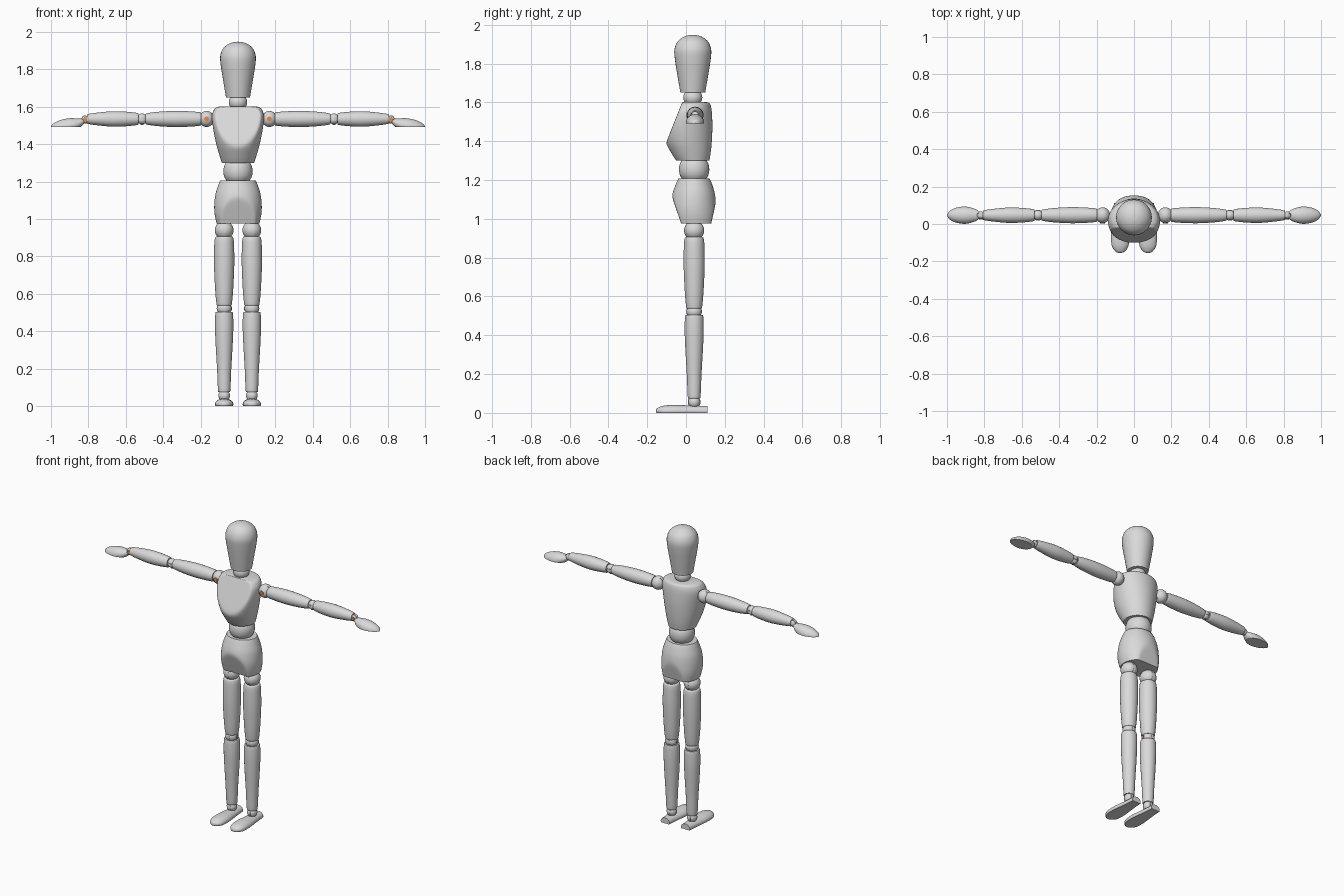
import bpy, bmesh, math
from mathutils import Matrix, Vector

cube = bpy.data.objects.get("Cube")
if cube:
    bpy.data.objects.remove(cube)


def material(name, color):
    m = bpy.data.materials.new(name)
    m.use_nodes = True
    m.diffuse_color = color
    m.node_tree.nodes["Principled BSDF"].inputs["Base Color"].default_value = color
    return m


GREY = material("light grey", (0.7, 0.7, 0.7, 1))
ORANGE = material("pin orange", (0.8, 0.25, 0.06, 1))
BODY_Y, LEG_X, ARM_Z = 0.042, 0.074, 1.535


def finish(name, bm, mat):
    bmesh.ops.recalc_face_normals(bm, faces=bm.faces)
    me = bpy.data.meshes.new(name)
    bm.to_mesh(me)
    bm.free()
    me.materials.append(mat)
    me.shade_smooth()
    me.set_sharp_from_angle(angle=math.radians(38))
    ob = bpy.data.objects.new(name, me)
    bpy.context.collection.objects.link(ob)
    return ob


def smooth_rings(rings, steps=5):
    """Catmull-Rom interpolation through the given cross-sections."""
    out = []
    for i in range(len(rings) - 1):
        p0, p1 = rings[max(i - 1, 0)], rings[i]
        p2, p3 = rings[i + 1], rings[min(i + 2, len(rings) - 1)]
        for k in range(steps):
            t = k / steps
            out.append([0.5 * (2 * b + (c - a) * t + (2 * a - 5 * b + 4 * c - d) * t * t
                               + (3 * b - a - 3 * c + d) * t ** 3)
                        for a, b, c, d in zip(p0, p1, p2, p3)])
    return out + [list(rings[-1])]


def loft(name, rings, axis="z", shape=None, segs=48):
    """Skin elliptical rings (position, centre a, centre b, radius a, radius b)."""
    bm = bmesh.new()
    loops = []
    for t, a, b, ra, rb in smooth_rings(rings):
        loop = []
        for i in range(segs):
            ang = math.tau * i / segs
            u, v = a + max(ra, 0.001) * math.cos(ang), b + max(rb, 0.001) * math.sin(ang)
            co = Vector({"x": (t, u, v), "y": (u, t, v), "z": (u, v, t)}[axis])
            loop.append(bm.verts.new(shape(co) if shape else co))
        loops.append(loop)
    for lo, hi in zip(loops, loops[1:]):
        for i in range(segs):
            j = (i + 1) % segs
            bm.faces.new((lo[i], lo[j], hi[j], hi[i]))
    bm.faces.new(loops[0])
    bm.faces.new(loops[-1])
    return finish(name, bm, GREY)


def turned(name, profile, a, b, axis="z", side=1):
    """Round part turned about an axis from (position, radius) pairs."""
    return loft(name, [(t * side, a, b, r, r) for t, r in profile], axis, segs=32)


def ball(name, centre, radii):
    bm = bmesh.new()
    bmesh.ops.create_uvsphere(bm, u_segments=32, v_segments=16, radius=1,
                              matrix=Matrix.Translation(centre) @ Matrix.Diagonal((*radii, 1)))
    return finish(name, bm, GREY)


def disc(name, centre, direction, radius, depth, mat):
    bm = bmesh.new()
    turn = Vector(direction).to_track_quat("Z", "Y").to_matrix().to_4x4()
    bmesh.ops.create_cone(bm, cap_ends=True, segments=24, radius1=radius, radius2=radius,
                          depth=depth, matrix=Matrix.Translation(centre) @ turn)
    return finish(name, bm, mat)


def joint(name, centre, radii, direction, pin=0):
    """Ball joint with a thin hinge tongue and an optional pin head on one side."""
    d, c = Vector(direction), Vector(centre)
    ball(name, c, radii)
    disc(name + "_tongue", c, d, min(radii) + 0.002, 0.016, GREY)
    if pin:
        reach = abs(d.dot(Vector(radii)))
        disc(name + "_pin", c + d * (reach - 0.004), d, pin, 0.012, ORANGE)


def soft_max(a, b, k=0.006):
    return (a + b + math.sqrt((a - b) ** 2 + k * k)) / 2


def body_rings(rows):
    """Rows of (height, half width, front y, back y)."""
    return [(z, 0, (f + b) / 2, w, (b - f) / 2) for z, w, f, b in rows]


def chest_cut(co):
    co.y = soft_max(co.y, -0.10 + (co.z - 1.4) * 0.4)
    return co


def pelvis_cut(co):
    co.y = soft_max(co.y, -0.025 - (co.z - 0.975) * 0.345)
    co.y = -soft_max(-co.y, -0.13 - (co.z - 0.975) * 0.23)
    return co


# Head, neck and waist
turned("head", [(1.65, 0.064), (1.75, 0.081), (1.82, 0.092), (1.87, 0.095), (1.91, 0.081),
                (1.935, 0.053), (1.946, 0.023), (1.948, 0.001)], 0, 0.035)
ball("neck", (0, 0.035, 1.625), (0.049, 0.049, 0.046))
turned("waist", [(1.2, 0.058), (1.225, 0.073), (1.255, 0.078), (1.285, 0.073), (1.31, 0.058)],
       0, BODY_Y)

# Chest with a flattened sloping front, and pelvis with flattened lower front and back
loft("chest", body_rings([(1.3, 0.086, -0.05, 0.12), (1.34, 0.099, -0.076, 0.127),
                          (1.4, 0.116, -0.107, 0.133), (1.48, 0.132, -0.12, 0.136),
                          (1.55, 0.139, -0.1, 0.133), (1.585, 0.128, -0.075, 0.127),
                          (1.598, 0.113, -0.055, 0.118), (1.602, 0.095, -0.03, 0.1)]),
     shape=chest_cut, segs=96)
loft("pelvis", body_rings([(0.975, 0.114, -0.07, 0.158), (1.02, 0.124, -0.078, 0.16),
                           (1.07, 0.127, -0.08, 0.157), (1.13, 0.121, -0.07, 0.149),
                           (1.18, 0.106, -0.052, 0.134), (1.207, 0.095, -0.04, 0.122)]),
     shape=pelvis_cut, segs=96)


def sole_cut(co):
    co.z = max(co.z, 0)
    return co


def palm_cut(co):
    co.z = max(co.z, 1.492)
    return co


for side, word in ((1, "left_"), (-1, "right_")):
    # Leg
    x = LEG_X * side
    joint(word + "hip", (x, BODY_Y, 0.94), (0.05, 0.052, 0.05), (side, 0, 0))
    turned(word + "thigh", [(0.54, 0.036), (0.546, 0.041), (0.62, 0.048), (0.75, 0.054),
                            (0.86, 0.053), (0.898, 0.049), (0.906, 0.043)], x, BODY_Y)
    joint(word + "knee", (x, BODY_Y, 0.522), (0.04, 0.04, 0.038), (-side, 0, 0), 0.01)
    turned(word + "shin", [(0.08, 0.028), (0.085, 0.033), (0.2, 0.038), (0.32, 0.045),
                           (0.42, 0.049), (0.495, 0.047), (0.503, 0.04)], x, BODY_Y)
    joint(word + "ankle", (x, BODY_Y, 0.056), (0.031, 0.031, 0.032), (side, 0, 0))
    loft(word + "foot", [(y, x, 0.01, w, h) for y, w, h in (
        (-0.155, 0.006, 0.006), (-0.146, 0.026, 0.016), (-0.115, 0.045, 0.027),
        (-0.06, 0.049, 0.031), (0, 0.043, 0.029), (0.06, 0.036, 0.027),
        (0.112, 0.032, 0.026))], "y", sole_cut)

    # Arm
    joint(word + "shoulder", (0.168 * side, BODY_Y + 0.005, ARM_Z), (0.04, 0.042, 0.043),
          (0, -1, 0), 0.013)
    arm_y = BODY_Y + 0.005
    turned(word + "upper_arm", [(0.198, 0.03), (0.204, 0.036), (0.26, 0.041), (0.34, 0.043),
                                (0.43, 0.038), (0.488, 0.03), (0.493, 0.024)],
           arm_y, ARM_Z, "x", side)
    joint(word + "elbow", (0.513 * side, arm_y, ARM_Z), (0.028, 0.027, 0.029), (0, 0, -1), 0.008)
    turned(word + "forearm", [(0.533, 0.025), (0.538, 0.032), (0.6, 0.039), (0.67, 0.041),
                              (0.75, 0.034), (0.803, 0.026), (0.807, 0.021)],
           arm_y, ARM_Z, "x", side)
    joint(word + "wrist", (0.817 * side, arm_y, ARM_Z - 0.003), (0.021, 0.02, 0.022),
          (0, -1, 0), 0.011)
    loft(word + "hand", [(t * side, arm_y, z, w, h) for t, z, w, h in (
        (0.818, 1.526, 0.012, 0.01), (0.85, 1.51, 0.033, 0.027), (0.9, 1.497, 0.046, 0.042),
        (0.95, 1.492, 0.04, 0.037), (0.985, 1.492, 0.023, 0.02), (1, 1.492, 0.003, 0.004))],
        "x", palm_cut)
